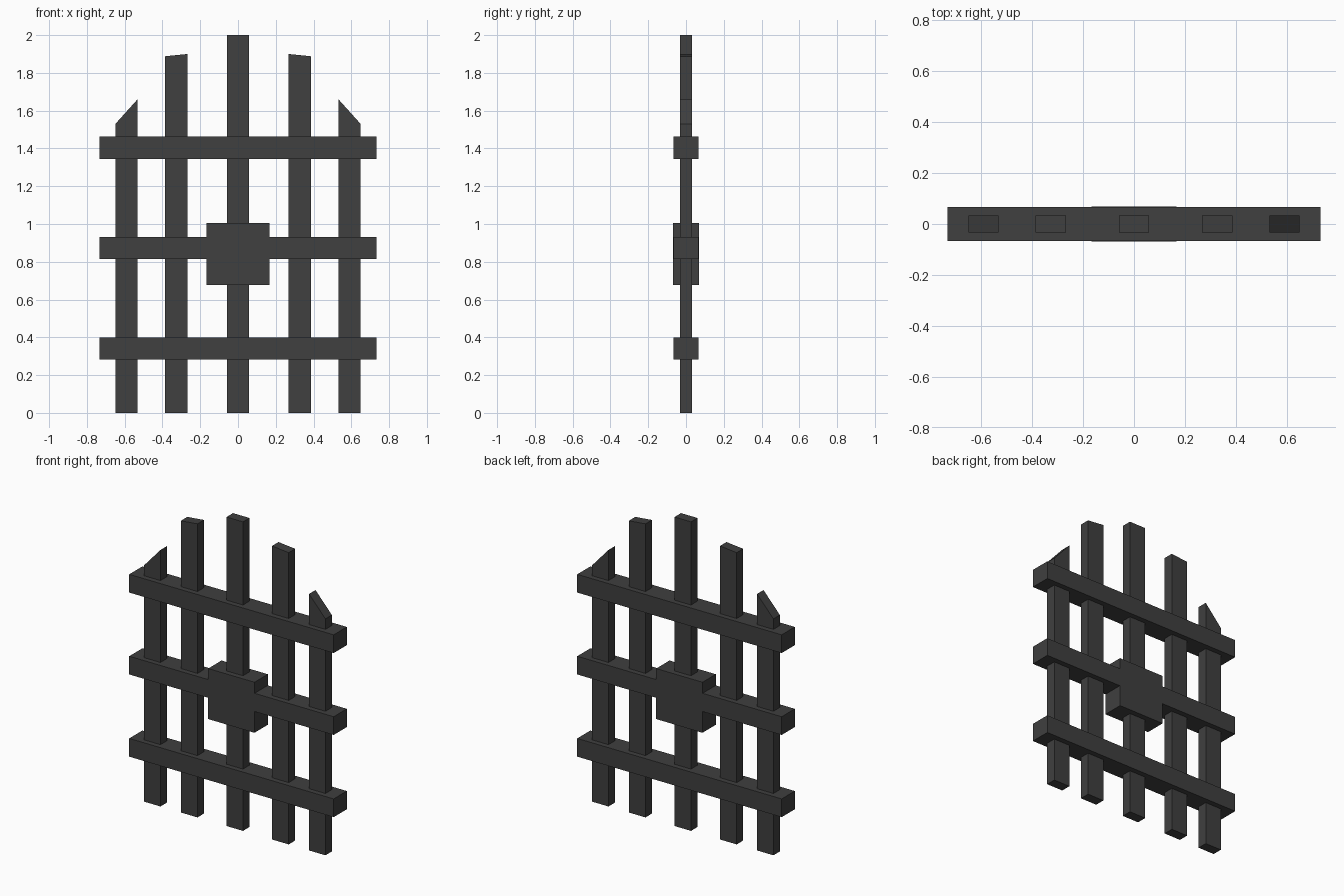
import bpy

if "Cube" in bpy.data.objects:
    bpy.data.objects.remove(bpy.data.objects["Cube"])

iron = bpy.data.materials.new("dark_iron")
iron.diffuse_color = (0.05, 0.05, 0.05, 1)
iron.use_nodes = True
iron.node_tree.nodes["Principled BSDF"].inputs["Base Color"].default_value = iron.diffuse_color


def prism(name, profile, half_depth):
    """Extrude a front-view (x, z) outline, listed counter-clockwise, along y."""
    n = len(profile)
    verts = [(x, y, z) for y in (-half_depth, half_depth) for x, z in profile]
    faces = [tuple(range(n)), tuple(reversed(range(n, 2 * n)))]
    faces += [(i, i + n, (i + 1) % n + n, (i + 1) % n) for i in range(n)]
    mesh = bpy.data.meshes.new(name)
    mesh.from_pydata(verts, [], faces)
    mesh.materials.append(iron)
    obj = bpy.data.objects.new(name, mesh)
    bpy.context.collection.objects.link(obj)
    return obj


def box(name, half_width, z0, z1, half_depth):
    w = half_width
    return prism(name, [(-w, z0), (w, z0), (w, z1), (-w, z1)], half_depth)


# Upright bars: straight centre bar, sloped tops on the mirrored side bars
BAR_DEPTH = 0.033
box("centre_bar", 0.059, 0, 2.0, BAR_DEPTH)
for name, x0, x1, z_in, z_out in (("inner_bar", 0.267, 0.386, 1.90, 1.888),
                                  ("outer_bar", 0.532, 0.649, 1.66, 1.53)):
    bar = prism(name, [(x0, 0), (x1, 0), (x1, z_out), (x0, z_in)], BAR_DEPTH)
    bar.modifiers.new("mirror", 'MIRROR').use_axis[0] = True

# Horizontal rails
for name, z in (("lower_rail", 0.341), ("middle_rail", 0.873), ("upper_rail", 1.403)):
    box(name, 0.732, z - 0.059, z + 0.059, 0.067)

# Square lock block, a hair proud of the middle rail
box("lock_block", 0.166, 0.677, 1.004, 0.068)
